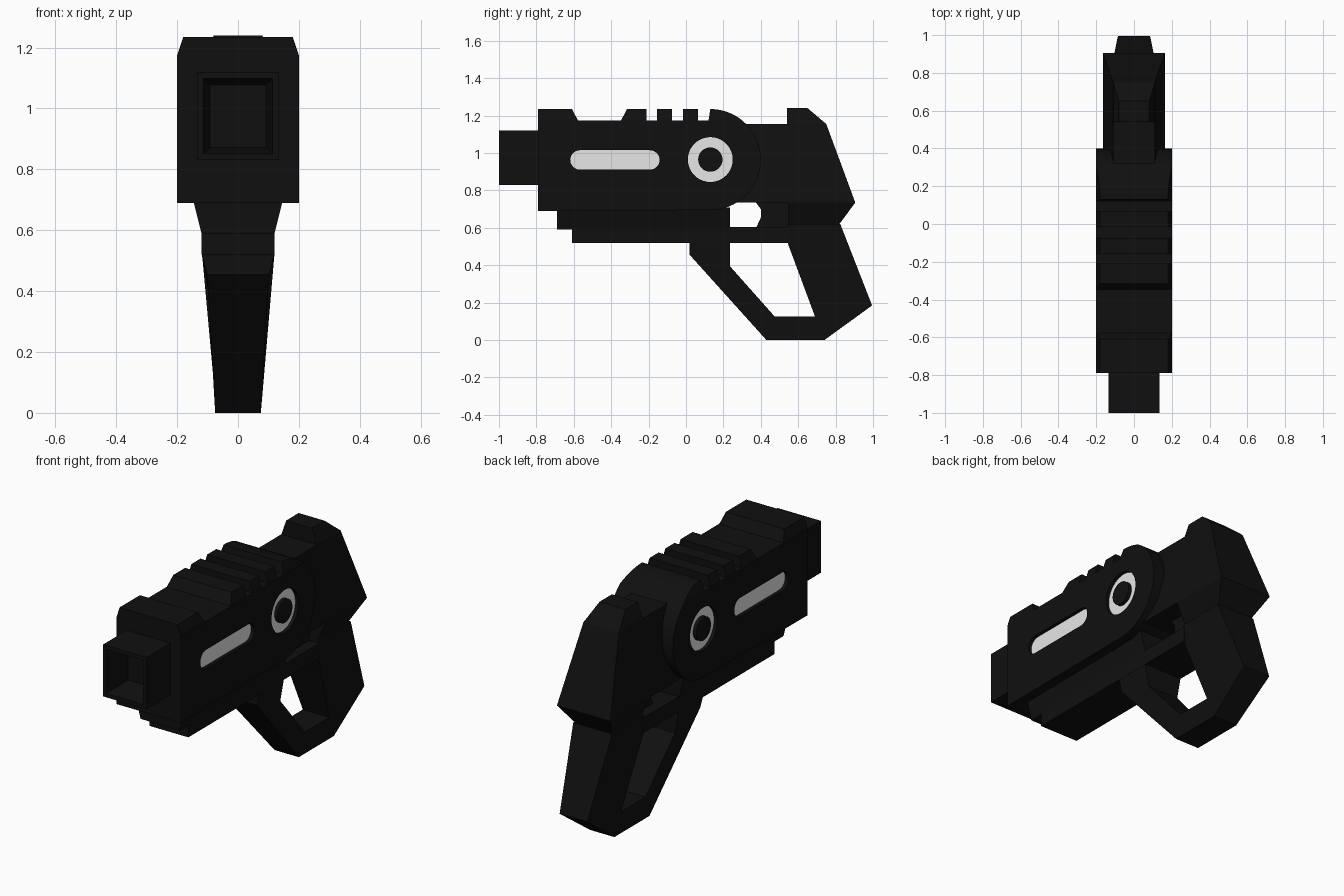
import bpy, bmesh
from math import sin, cos, radians

if "Cube" in bpy.data.objects:
    bpy.data.objects.remove(bpy.data.objects["Cube"])


def material(name, value):
    m = bpy.data.materials.new(name)
    m.use_nodes = True
    colour = (value, value, value, 1)
    m.diffuse_color = colour
    m.node_tree.nodes["Principled BSDF"].inputs["Base Color"].default_value = colour
    return m


black = material("matte black", 0.005)
white = material("pale grey", 0.8)


def add(name, bm, mat):
    bmesh.ops.recalc_face_normals(bm, faces=bm.faces)
    mesh = bpy.data.meshes.new(name)
    bm.to_mesh(mesh)
    bm.free()
    mesh.materials.append(mat)
    ob = bpy.data.objects.new(name, mesh)
    bpy.context.collection.objects.link(ob)
    return ob


def taper(*steps):
    """Half width as a piecewise linear function of height."""
    def width(z):
        for (z0, w0), (z1, w1) in zip(steps, steps[1:]):
            if z <= z1:
                t = max(0, (z - z0) / (z1 - z0))
                return w0 + (w1 - w0) * t
        return steps[-1][1]
    return width


def prism(name, outline, width, mat=black):
    """Side outline of (y, z) points spanning the model's width."""
    bm = bmesh.new()
    loops = [[bm.verts.new((s * width(z), y, z)) for y, z in outline] for s in (-1, 1)]
    bridge(bm, loops)
    return add(name, bm, mat)


def slab(name, outline, x0, x1, mat=black):
    """Side outline between two x positions."""
    bm = bmesh.new()
    bridge(bm, [[bm.verts.new((x, y, z)) for y, z in outline] for x in (x0, x1)])
    return add(name, bm, mat)


def bridge(bm, loops):
    a, b = loops
    bm.faces.new(a)
    bm.faces.new(b[::-1])
    for i in range(len(a)):
        j = (i + 1) % len(a)
        bm.faces.new((a[i], b[i], b[j], a[j]))


def arc(cy, cz, r, start, end, n):
    angles = [radians(start + (end - start) * i / n) for i in range(n + 1)]
    return [(cy + r * cos(t), cz + r * sin(t)) for t in angles]


def box(y0, y1, z0, z1):
    return [(y0, z0), (y1, z0), (y1, z1), (y0, z1)]


# Main body with a round rear end
DY, DZ, R = 0.13, 0.965, 0.27
body = prism("body", [(-0.79, 0.69), (-0.79, 1.175)] + arc(DY, DZ, R, 51, -90, 20),
             lambda z: 0.2)

# Top rail: front block, ribs and rounded rear rib
TOP, LOW = 1.235, 1.17
rail = taper((1.175, 0.2), (TOP, 0.18))
prism("front_rail_block", [(-0.79, LOW), (-0.79, TOP), (-0.61, TOP), (-0.575, LOW)], rail)
prism("sloped_rib", [(-0.35, LOW), (-0.315, TOP), (-0.21, TOP), (-0.21, LOW)], rail)
for y in (-0.155, -0.015):
    prism("rib", box(y, y + 0.08, LOW, TOP), rail)
prism("rounded_rib", [(0.3, LOW), (0.12, LOW)] + arc(DY, DZ, R, 90, 51, 8), rail)

# Recessed slots and dials on both sides
slot = arc(-0.567, 0.963, 0.052, 270, 90, 12) + arc(-0.193, 0.963, 0.052, 90, -90, 12)
dial = arc(DY, DZ, 0.12, 0, 360, 40)[:-1]
hub = arc(DY, DZ, 0.065, 0, 360, 32)[:-1]
for side, s in (("left", 1), ("right", -1)):
    for part, outline in (("slot", slot), ("dial", dial)):
        cutter = slab("cutter", outline, s * 0.175, s * 0.25)
        cutter.hide_render = True
        mod = body.modifiers.new("pocket", "BOOLEAN")
        mod.operation = "DIFFERENCE"
        mod.solver = "EXACT"
        mod.object = cutter
        bpy.context.view_layer.objects.active = body
        bpy.ops.object.modifier_apply(modifier=mod.name)
        bpy.data.objects.remove(cutter)
        slab(f"{side}_{part}_plate", outline, s * 0.172, s * 0.18, white)
    slab(f"{side}_dial_hub", hub, s * 0.172, s * 0.2)

bpy.ops.object.select_all(action="DESELECT")
body.select_set(True)
bpy.context.view_layer.objects.active = body
bpy.ops.object.shade_smooth_by_angle(angle=radians(25))

# Square muzzle with a funnel-shaped mouth
bm = bmesh.new()
bmesh.ops.create_cube(bm, size=1)
for v in bm.verts:
    v.co = (v.co.x * 0.27, -0.88 + v.co.y * 0.24, 0.975 + v.co.z * 0.29)
mouth = [f for f in bm.faces if f.normal.y < -0.9]
bmesh.ops.inset_region(bm, faces=mouth, thickness=0.03)
bmesh.ops.inset_region(bm, faces=mouth, thickness=0.03, depth=-0.16)
add("muzzle", bm, black)

# Lower frame and trigger guard bar
prism("upper_frame", box(-0.69, 0.235, 0.59, 0.71), taper((0.59, 0.12), (0.69, 0.15)))
prism("lower_frame", box(-0.61, 0.55, 0.52, 0.605), lambda z: 0.12)
prism("trigger", [(0.37, 0.74), (0.4, 0.7), (0.4, 0.655), (0.375, 0.6),
                  (0.56, 0.6), (0.56, 0.74)], lambda z: 0.06)

# Rear housing narrowing upward, with a chin above the grip
rear = taper((0.62, 0.11), (0.735, 0.165), (1.155, 0.11), (1.24, 0.08))
prism("rear_housing", [(0.22, 0.735), (0.22, 1.155), (0.75, 1.155), (0.905, 0.735)], rear)
prism("rear_sight", [(0.54, 1.15), (0.54, 1.24), (0.65, 1.24), (0.75, 1.155)], rear)
prism("rear_chin", box(0.545, 0.82, 0.62, 0.735)[:2] + [(0.905, 0.735), (0.545, 0.735)], rear)

# Open grip loop: front strut, base and handle
prism("grip", [(0.02, 0.525), (0.02, 0.455), (0.43, 0), (0.74, 0), (0.995, 0.185),
               (0.825, 0.62), (0.545, 0.62), (0.545, 0.515), (0.69, 0.125),
               (0.475, 0.125), (0.235, 0.395), (0.235, 0.525)],
      taper((0, 0.075), (0.45, 0.1), (0.525, 0.12)))
